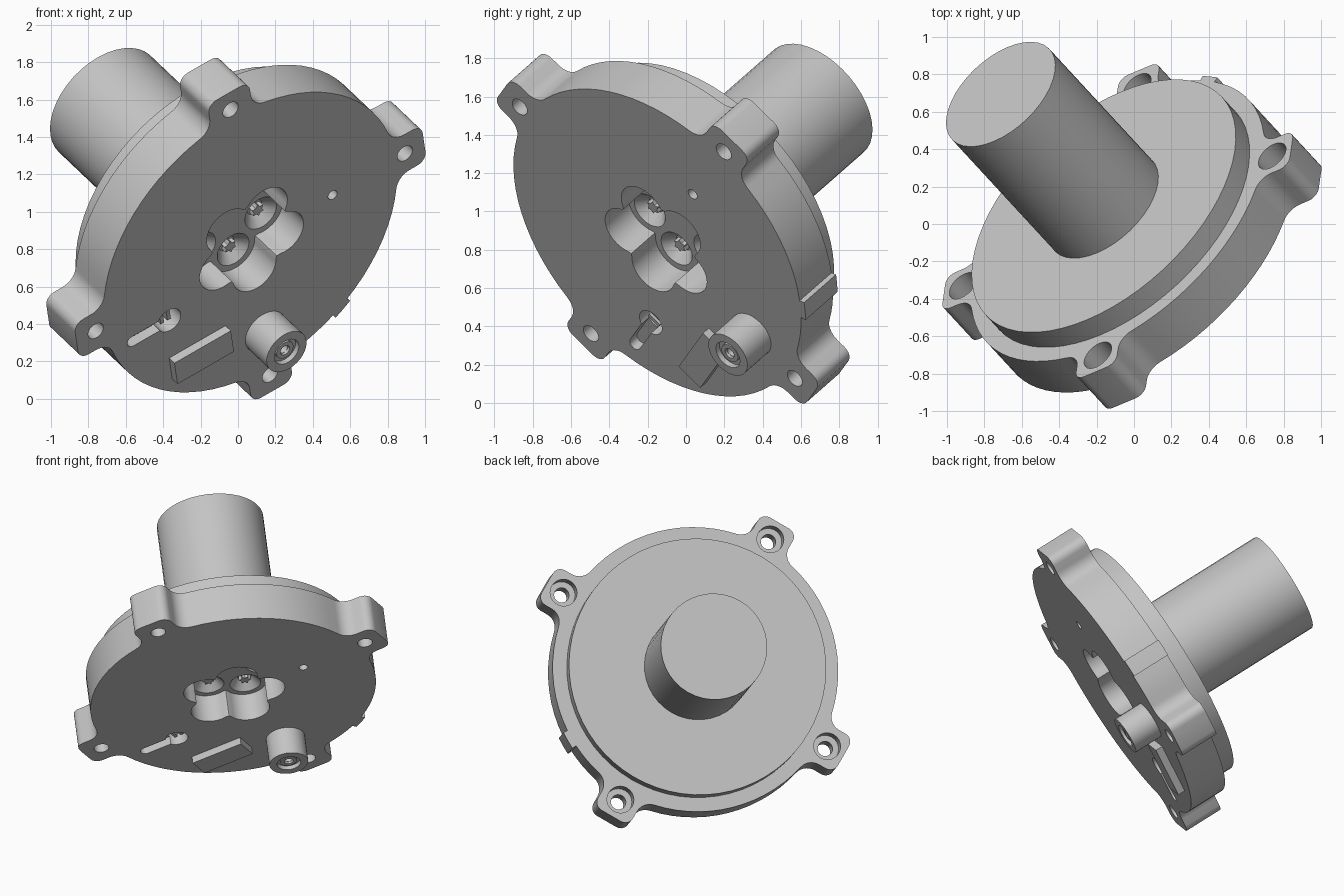
import bpy, bmesh
from math import sin, cos, pi, radians, sqrt, atan2
from mathutils import Matrix, Vector

if "Cube" in bpy.data.objects:
    bpy.data.objects.remove(bpy.data.objects["Cube"], do_unlink=True)

# Tilted frame: local x and y lie in the mounting face, local z points out of it
ex = Vector((0.815, 0.342, 0.468)).normalized()
ez = ex.cross(Vector((-0.104, -0.708, 0.698))).normalized()
ey = ez.cross(ex)
FRAME = Matrix.Translation((0.066, -0.15, 0.837)) @ Matrix((ex, ey, ez)).transposed().to_4x4()

grey = bpy.data.materials.new("light_grey")
grey.use_nodes = True
COLOUR = (0.55, 0.55, 0.55, 1)
grey.diffuse_color = COLOUR
grey.node_tree.nodes["Principled BSDF"].inputs["Base Color"].default_value = COLOUR
parts = []


def prism(name, pts, z0, z1, scale=1.0, centre=(0, 0), keep=True):
    """Extrude an outline from z0 to z1; scale tapers the z0 end about centre."""
    bm = bmesh.new()
    cx, cy = centre
    low = [bm.verts.new((cx + (x - cx) * scale, cy + (y - cy) * scale, z0)) for x, y in pts]
    top = [bm.verts.new((x, y, z1)) for x, y in pts]
    n = len(pts)
    bm.faces.new(low[::-1])
    bm.faces.new(top)
    for i in range(n):
        j = (i + 1) % n
        bm.faces.new((low[i], low[j], top[j], top[i]))
    bmesh.ops.recalc_face_normals(bm, faces=bm.faces)
    me = bpy.data.meshes.new(name)
    bm.to_mesh(me)
    bm.free()
    me.materials.append(grey)
    ob = bpy.data.objects.new(name, me)
    bpy.context.scene.collection.objects.link(ob)
    ob.hide_render = not keep
    if keep:
        parts.append(ob)
    return ob


def arc(cx, cy, r, a0, a1, n):
    return [(cx + r * cos(a0 + (a1 - a0) * i / n), cy + r * sin(a0 + (a1 - a0) * i / n))
            for i in range(n + 1)]


def circle(cx, cy, r, n=32):
    return arc(cx, cy, r, 0, 2 * pi, n)[:-1]


def box(cx, cy, w, h):
    return [(cx + sx * w / 2, cy + sy * h / 2) for sx, sy in ((-1, -1), (1, -1), (1, 1), (-1, 1))]


def turn(pts, a):
    return [(x * cos(a) - y * sin(a), x * sin(a) + y * cos(a)) for x, y in pts]


def cut(target, *args, **kw):
    """Carve one prism out of the target."""
    cutter = prism("cutter", *args, keep=False, **kw)
    mod = target.modifiers.new("cut", "BOOLEAN")
    mod.operation, mod.solver, mod.object = "DIFFERENCE", "EXACT", cutter
    bpy.context.view_layer.objects.active = target
    bpy.ops.object.modifier_apply(modifier=mod.name)
    bpy.data.objects.remove(cutter, do_unlink=True)


# Flange outline: round rim, four filleted lugs and one small locating bump
R, HALF, FILLET, TIP, CORNER = 0.955, 0.135, 0.1, 1.14, 0.06
BACK, BOSS_BACK, TUBE_BACK = -0.27, -0.40, -1.366
LUG_R = 1.014
side = HALF + FILLET
reach = sqrt((R + FILLET) ** 2 - side ** 2)
swing = atan2(side, reach)
half_lug = arc(TIP - CORNER, HALF - CORNER, CORNER, 0, pi / 2, 5)
half_lug += arc(reach, side, FILLET, -pi / 2, -pi + swing, 7)
lug = [(x, -y) for x, y in reversed(half_lug)] + half_lug

outline = []
for k in range(4):
    a = k * pi / 2
    outline += turn(lug, a)
    start, end = a + swing, a + pi / 2 - swing
    if k < 3:
        outline += arc(0, 0, R, start, end, 14)[1:-1]
    else:
        b0, b1 = radians(297), radians(304)
        outline += arc(0, 0, R, start, b0, 4)[1:]
        outline += arc(0, 0, R + 0.03, b0, b1, 2)
        outline += arc(0, 0, R, b1, end, 9)[:-1]
flange = prism("flange", outline, BACK, 0)

# Counterbored lug holes
for k in range(4):
    c = (LUG_R * cos(k * pi / 2), LUG_R * sin(k * pi / 2))
    cut(flange, circle(*c, 0.05, 20), BACK - 0.1, 0.1)
    cut(flange, circle(*c, 0.09, 24), BACK - 0.1, -0.15)

# Five-lobed central pocket with a conical socket in each lobe
LOBE_C, LOBE_R, FLOOR = 0.21, 0.14, -0.2
pocket = []
for i in range(100):
    a = 2 * pi * i / 100
    phi = (a + pi / 5) % (2 * pi / 5) - pi / 5
    r = LOBE_C * cos(phi) + sqrt(LOBE_R ** 2 - (LOBE_C * sin(phi)) ** 2)
    r = max(r, 0.25)
    pocket.append((r * cos(a - pi / 2), r * sin(a - pi / 2)))
cut(flange, pocket, FLOOR, 0.1)
for k in range(5):
    a = -pi / 2 + k * 2 * pi / 5
    c = (LOBE_C * cos(a), LOBE_C * sin(a))
    cut(flange, circle(*c, 0.108, 24), -0.26, FLOOR + 0.005, scale=0.45, centre=c)
    star = [(c[0] + r * cos(j * pi / 6), c[1] + r * sin(j * pi / 6))
            for j in range(12) for r in [0.04 if j % 2 else 0.026]]
    prism("socket_star", star, -0.265, -0.225)

# Small pin hole, and groove ending in a round well
cut(flange, circle(0.54, 0, 0.03, 16), -0.2, 0.1)
WELL = (-0.56, -0.222)
cut(flange, circle(*WELL, 0.075, 24), -0.12, 0.1)
groove = arc(-0.8, WELL[1], 0.035, pi / 2, 3 * pi / 2, 8)
groove += [(WELL[0], WELL[1] - 0.035), (WELL[0], WELL[1] + 0.035)]
cut(flange, groove, -0.06, 0.1)
for s in (-1, 1):
    prism("well_pin", box(WELL[0] + s * 0.022, WELL[1], 0.022, 0.08), -0.125, -0.04)

# Raised rectangular plate on the face
prism("face_plate", box(-0.41, -0.568, 0.37, 0.16), -0.01, 0.05)

# Round connector with a stepped bore
POST = (0.01, -0.69)
post = prism("connector", circle(*POST, 0.13), -0.01, 0.2)
cut(post, circle(*POST, 0.08, 24), 0.17, 0.3)
cut(post, circle(*POST, 0.028, 16), 0.1, 0.3)
ring = prism("connector_ring", circle(*POST, 0.055, 24), 0.16, 0.185)
cut(ring, circle(*POST, 0.03, 16), 0.1, 0.3)

# Rear boss and long barrel
prism("rear_boss", circle(0, 0, 0.86, 64), BOSS_BACK, BACK)
prism("barrel", circle(0, 0, 0.356, 40), TUBE_BACK, BOSS_BACK)

# Smooth the round walls and tilt everything into place
bpy.ops.object.select_all(action="DESELECT")
for ob in parts:
    ob.select_set(True)
bpy.context.view_layer.objects.active = flange
bpy.ops.object.shade_smooth_by_angle(angle=radians(30))
for ob in parts:
    ob.matrix_world = FRAME
